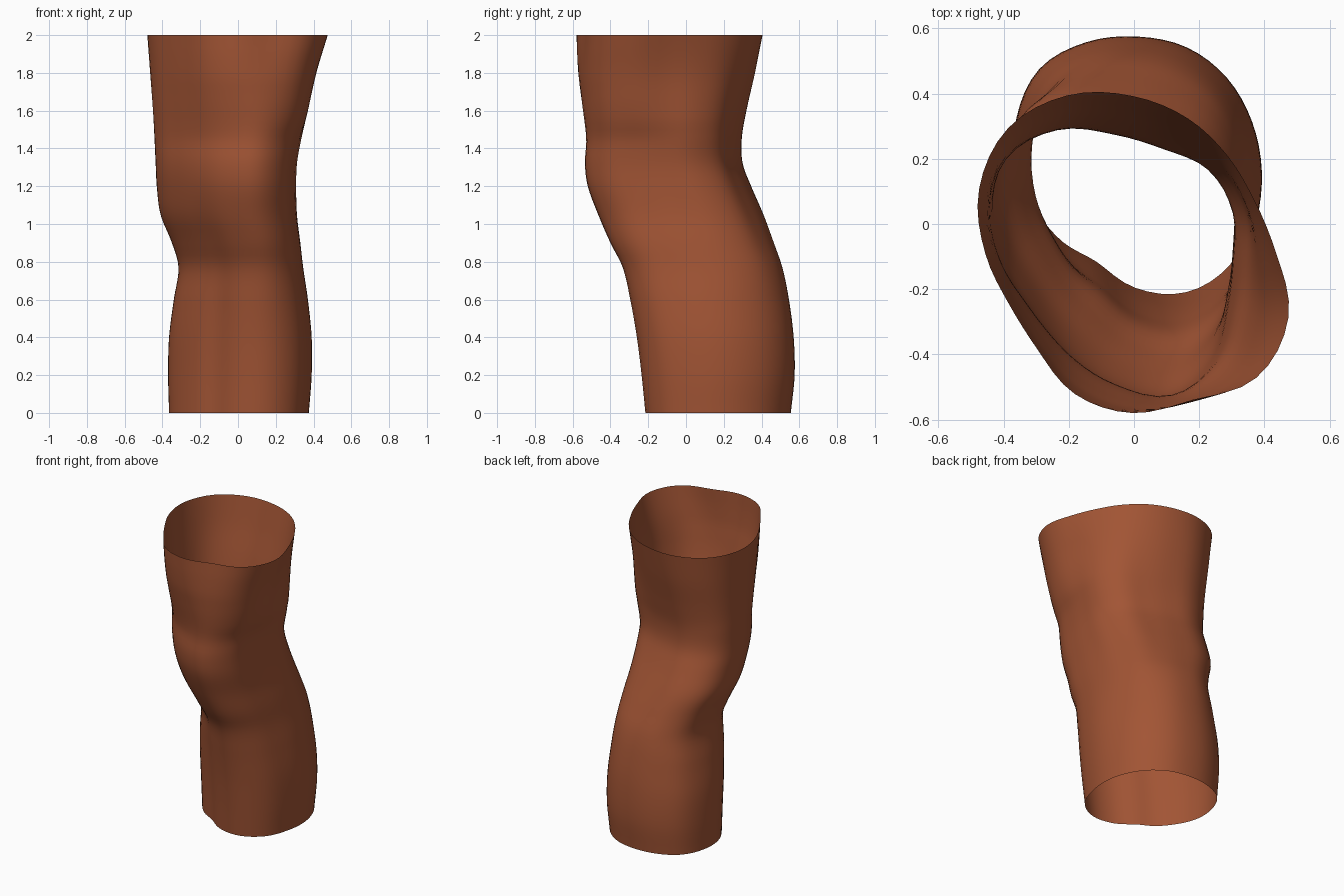
import bpy, math

if "Cube" in bpy.data.objects:
    bpy.data.objects.remove(bpy.data.objects["Cube"])

# Outline radii every 22.5 degrees (from +x, counter-clockwise) at three heights
SHIN = [.37, .369, .377, .384, .386, .40, .413, .39, .362, .33, .316, .309, .365, .409, .412, .382]
KNEE = [.376, .405, .415, .391, .406, .455, .467, .408, .342, .297, .293, .323, .378, .445, .434, .387]
THIGH = [.443, .41, .418, .447, .482, .524, .543, .513, .455, .412, .416, .467, .49, .486, .54, .52]
SHAPES = [(0, SHIN), (0.45, SHIN), (1.25, KNEE), (1.45, KNEE), (2, THIGH)]

# z, x min, x max, y min, y max
EXTENTS = [
    (0, -.365, .375, -.215, .555), (.2, -.37, .39, -.235, .575),
    (.4, -.365, .39, -.26, .57), (.6, -.34, .37, -.295, .545),
    (.77, -.315, .345, -.335, .51), (.9, -.35, .33, -.40, .465),
    (1.05, -.41, .312, -.465, .41), (1.2, -.43, .308, -.52, .345),
    (1.32, -.436, .312, -.535, .30), (1.45, -.442, .335, -.528, .295),
    (1.6, -.45, .37, -.545, .32), (1.8, -.465, .415, -.57, .365),
    (2, -.48, .475, -.58, .405)]
SEGMENTS, RINGS = 64, 60


def extent(z):
    # smooth Hermite interpolation through the extent rows
    e = EXTENTS
    i = max(k for k in range(len(e) - 1) if e[k][0] <= z)
    a, b = e[i], e[i + 1]
    h = b[0] - a[0]
    t = (z - a[0]) / h
    p, n = e[max(i - 1, 0)], e[min(i + 2, len(e) - 1)]
    out = []
    for c in range(1, 5):
        ma = (b[c] - p[c]) / (b[0] - p[0]) * h
        mb = (n[c] - a[c]) / (n[0] - a[0]) * h
        out.append((2*t**3 - 3*t*t + 1) * a[c] + (t**3 - 2*t*t + t) * ma
                   + (3*t*t - 2*t**3) * b[c] + (t**3 - t*t) * mb)
    return out


def radius(shape, u):
    # periodic Catmull-Rom around the outline
    n = len(shape)
    i = int(u * n)
    t = u * n - i
    a, b, c, d = (shape[(i + k) % n] for k in (-1, 0, 1, 2))
    return b + .5*t*(c - a + t*(2*a - 5*b + 4*c - d + t*(3*(b - c) + d - a)))


def ring(z):
    i = max(k for k in range(len(SHAPES) - 1) if SHAPES[k][0] <= z)
    (z0, s0), (z1, s1) = SHAPES[i], SHAPES[i + 1]
    t = (z - z0) / (z1 - z0)
    t = t * t * (3 - 2 * t) if z1 < 2 else t
    pts = []
    for j in range(SEGMENTS):
        u = j / SEGMENTS
        r = radius(s0, u) * (1 - t) + radius(s1, u) * t
        pts.append((r * math.cos(u * math.tau), r * math.sin(u * math.tau)))
    xs, ys = [p[0] for p in pts], [p[1] for p in pts]
    x0, x1, y0, y1 = extent(z)
    fit = lambda v, vs, lo, hi: lo + (v - min(vs)) / (max(vs) - min(vs)) * (hi - lo)
    return [(fit(x, xs, x0, x1), fit(y, ys, y0, y1), z) for x, y in pts]


# Open-ended leg sleeve lofted through the rings
verts = [v for k in range(RINGS + 1) for v in ring(2 * k / RINGS)]
faces = []
for k in range(RINGS):
    for j in range(SEGMENTS):
        a, b = k * SEGMENTS + j, k * SEGMENTS + (j + 1) % SEGMENTS
        faces.append((a, b, b + SEGMENTS, a + SEGMENTS))
mesh = bpy.data.meshes.new("knee_section")
mesh.from_pydata(verts, [], faces)
mesh.polygons.foreach_set("use_smooth", [True] * len(faces))
mesh.update()
leg = bpy.data.objects.new("knee_section", mesh)
bpy.context.collection.objects.link(leg)

# Warm brown skin
skin = bpy.data.materials.new("skin_brown")
skin.diffuse_color = (0.36, 0.09, 0.035, 1)
skin.use_nodes = True
skin.node_tree.nodes["Principled BSDF"].inputs["Base Color"].default_value = skin.diffuse_color
mesh.materials.append(skin)
